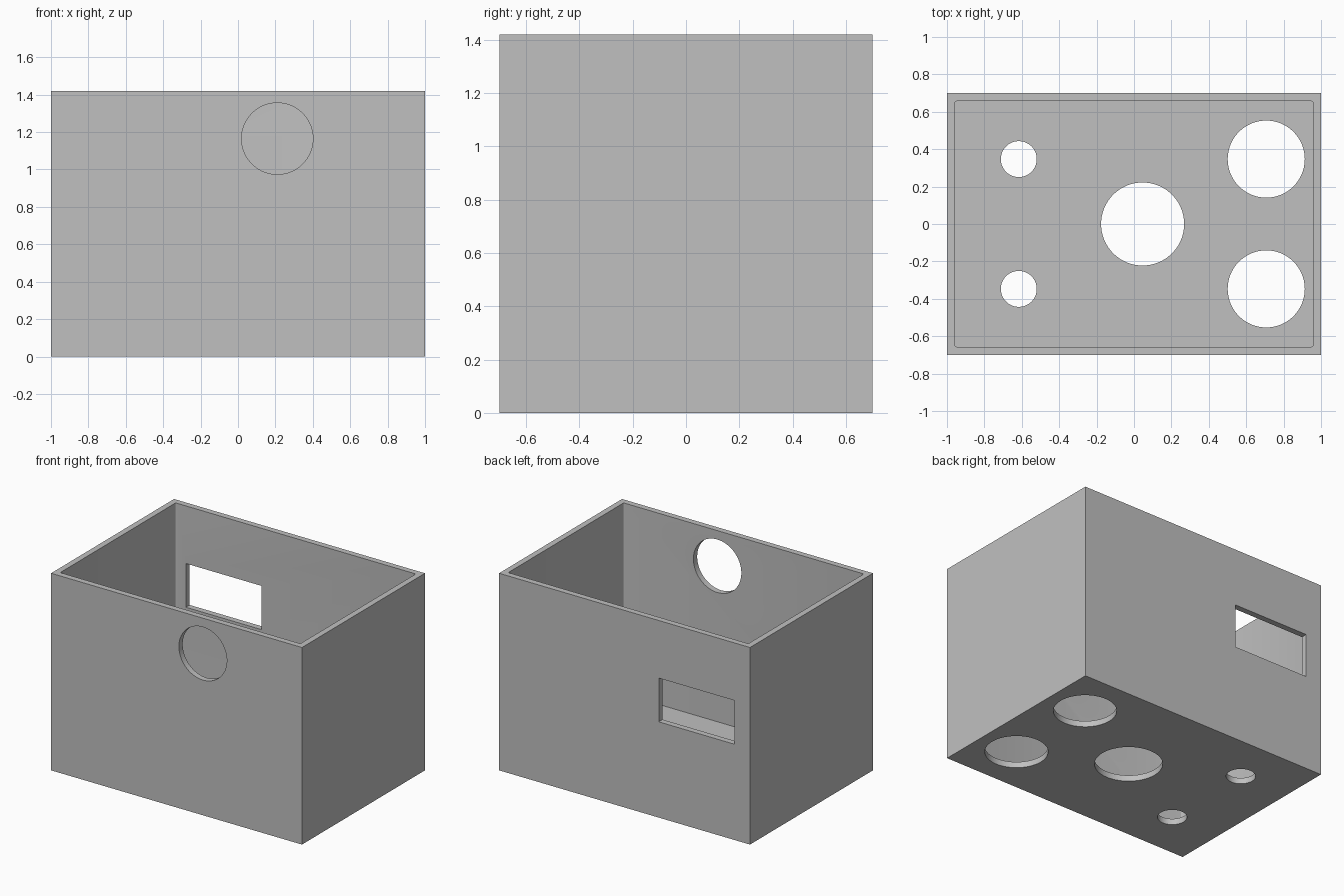
import bpy
import bmesh
from mathutils import Matrix, Vector

if "Cube" in bpy.data.objects:
    bpy.data.objects.remove(bpy.data.objects["Cube"], do_unlink=True)

WIDTH, DEPTH, HEIGHT, WALL = 2.0, 1.4, 1.42, 0.043

grey = bpy.data.materials.new("plain grey")
grey.use_nodes = True
colour = (0.53, 0.53, 0.53, 1)
grey.diffuse_color = colour
grey.node_tree.nodes["Principled BSDF"].inputs["Base Color"].default_value = colour


def make_object(name, bm):
    mesh = bpy.data.meshes.new(name)
    bm.to_mesh(mesh)
    bm.free()
    mesh.materials.append(grey)
    obj = bpy.data.objects.new(name, mesh)
    bpy.context.collection.objects.link(obj)
    return obj


def block(name, low, high, corner=0):
    low, high = Vector(low), Vector(high)
    bm = bmesh.new()
    bmesh.ops.create_cube(bm, size=1, matrix=Matrix.Translation((low + high) / 2)
                          @ Matrix.Diagonal((*(high - low), 1)))
    if corner:
        upright = [e for e in bm.edges
                   if abs(e.verts[0].co.z - e.verts[1].co.z) > corner]
        bmesh.ops.bevel(bm, geom=upright, offset=corner, segments=3,
                        profile=0.5, affect='EDGES')
    return make_object(name, bm)


def drill(name, centre, radius, axis):
    bm = bmesh.new()
    turn = Vector((0, 0, 1)).rotation_difference(Vector(axis)).to_matrix().to_4x4()
    bmesh.ops.create_cone(bm, cap_ends=True, segments=96, radius1=radius,
                          radius2=radius, depth=0.3,
                          matrix=Matrix.Translation(centre) @ turn)
    return make_object(name, bm)


# Outer body
box = block("open_box", (-WIDTH / 2, -DEPTH / 2, 0), (WIDTH / 2, DEPTH / 2, HEIGHT))

# Hollow interior with tiny rounded corners
inner_x, inner_y = WIDTH / 2 - WALL, DEPTH / 2 - WALL
cutters = [block("cavity_cutter", (-inner_x, -inner_y, WALL),
                 (inner_x, inner_y, HEIGHT + 0.2), corner=0.01)]

# Rectangular window in the back wall
cutters.append(block("window_cutter", (-0.875, 0.55, 0.69), (-0.273, 0.85, 1.005)))

# Round port in the front wall
cutters.append(drill("port_cutter", (0.21, -DEPTH / 2, 1.165), 0.191, (0, 1, 0)))

# Five round holes through the floor
cutters.append(drill("centre_hole_cutter", (0.046, 0, 0), 0.222, (0, 0, 1)))
for side in (-1, 1):
    cutters.append(drill("large_hole_cutter", (0.707, side * 0.347, 0), 0.206, (0, 0, 1)))
    cutters.append(drill("small_hole_cutter", (-0.616, side * 0.347, 0), 0.096, (0, 0, 1)))

bpy.ops.object.select_all(action='DESELECT')
bpy.context.view_layer.objects.active = box
box.select_set(True)
for cutter in cutters:
    cutter.hide_render = True
    cut = box.modifiers.new("cut", 'BOOLEAN')
    cut.operation = 'DIFFERENCE'
    cut.solver = 'EXACT'
    cut.object = cutter
    bpy.ops.object.modifier_apply(modifier=cut.name)
    bpy.data.objects.remove(cutter, do_unlink=True)

bpy.ops.object.shade_smooth_by_angle()
